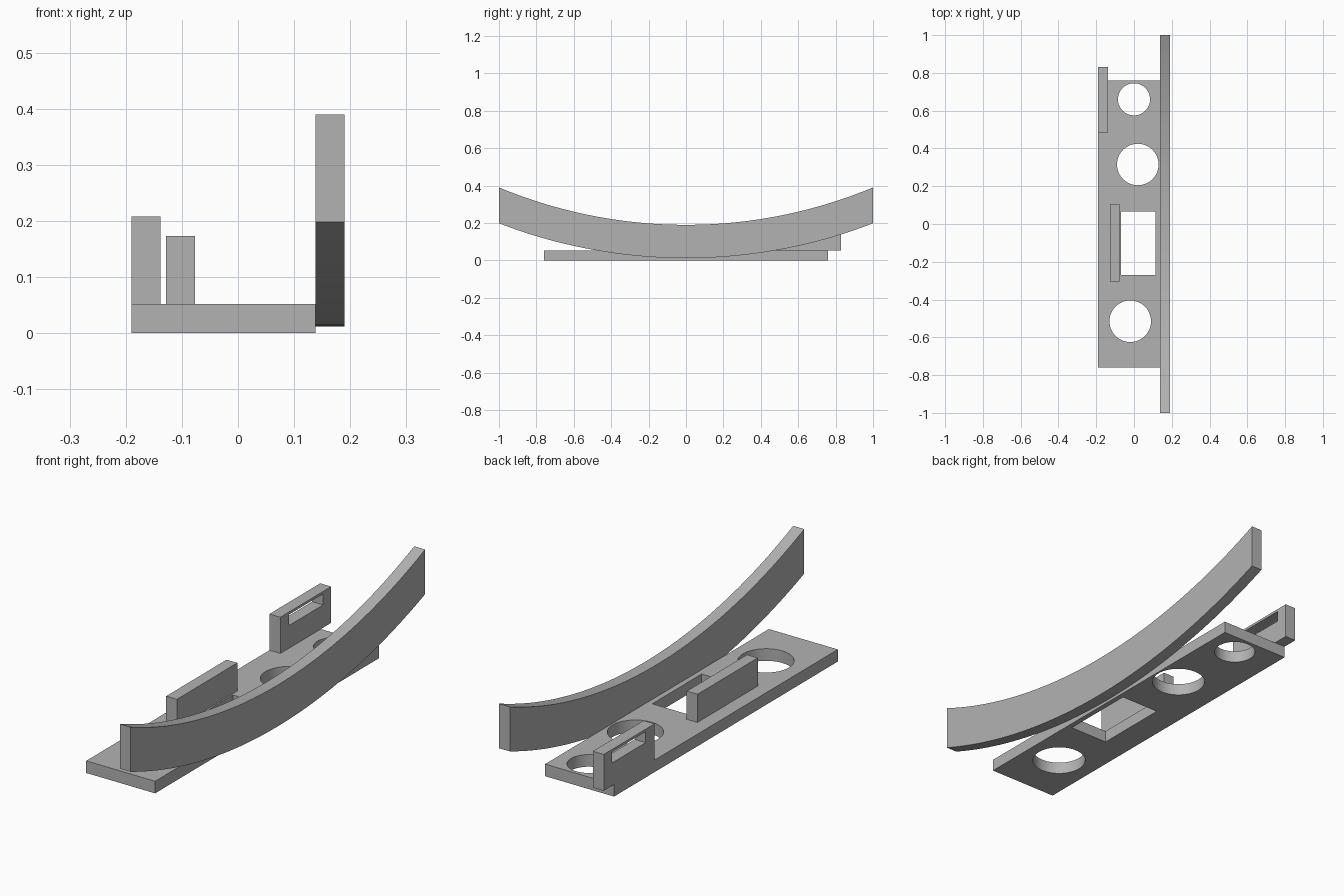
import bpy, bmesh
from math import sin, cos, pi, sqrt, radians
from mathutils import Matrix

cube = bpy.data.objects.get("Cube")
if cube:
    bpy.data.objects.remove(cube, do_unlink=True)

grey = bpy.data.materials.new("plain grey")
grey.use_nodes = True
colour = (0.45, 0.45, 0.45, 1)
grey.diffuse_color = colour
grey.node_tree.nodes["Principled BSDF"].inputs["Base Color"].default_value = colour

# Turns a flat profile so that it lies in the y-z plane, extruded along x
SIDEWAYS = Matrix.Rotation(radians(90), 4, "Z") @ Matrix.Rotation(radians(90), 4, "X")


def rect(a0, a1, b0, b1):
    return [(a0, b0), (a1, b0), (a1, b1), (a0, b1)]


def circle(cx, cy, r, n=48):
    return [(cx + r * cos(2 * pi * i / n), cy + r * sin(2 * pi * i / n)) for i in range(n)]


def extruded(name, loops, low, high, turn=Matrix()):
    """Fill an outline (later loops are holes) and extrude it from low to high."""
    curve = bpy.data.curves.new(name, "CURVE")
    curve.dimensions = "2D"
    curve.fill_mode = "BOTH"
    curve.extrude = (high - low) / 2
    for points in loops:
        spline = curve.splines.new("POLY")
        spline.points.add(len(points) - 1)
        for p, (a, b) in zip(spline.points, points):
            p.co = (a, b, 0, 1)
        spline.use_cyclic_u = True
    obj = bpy.data.objects.new(name, curve)
    bpy.context.collection.objects.link(obj)
    bpy.ops.object.select_all(action="DESELECT")
    obj.select_set(True)
    bpy.context.view_layer.objects.active = obj
    bpy.ops.object.convert(target="MESH")
    obj = bpy.context.view_layer.objects.active
    mesh = obj.data
    mesh.transform(turn @ Matrix.Translation((0, 0, (low + high) / 2)))
    bm = bmesh.new()
    bm.from_mesh(mesh)
    bmesh.ops.remove_doubles(bm, verts=bm.verts, dist=0.0001)
    bmesh.ops.recalc_face_normals(bm, faces=bm.faces)
    bm.to_mesh(mesh)
    bm.free()
    mesh.materials.clear()
    mesh.materials.append(grey)
    bpy.ops.object.shade_smooth_by_angle(angle=radians(30))
    return obj


# Base plate with three round holes and a rectangular window
extruded("base_plate", [
    rect(-0.19, 0.138, -0.76, 0.76),
    circle(0, 0.66, 0.085),
    circle(0.02, 0.315, 0.11),
    rect(-0.07, 0.115, -0.27, 0.065),
    circle(-0.02, -0.515, 0.11),
], 0, 0.052)

# Slotted tab overhanging the back end of the plate
extruded("slotted_tab", [
    rect(0.485, 0.83, 0.052, 0.208),
    rect(0.545, 0.775, 0.15, 0.197),
], -0.19, -0.138, SIDEWAYS)

# Plain upright fin beside the window
extruded("upright_fin", [rect(-0.305, 0.105, 0.052, 0.173)], -0.128, -0.077, SIDEWAYS)


# Curved rail between two concentric arcs, cut off vertically at both ends
def arc(radius, n=48, centre=2.79):
    ys = [-1 + 2 * i / n for i in range(n + 1)]
    return [(y, centre - sqrt(radius ** 2 - y ** 2)) for y in ys]


extruded("curved_rail", [arc(2.778) + arc(2.6)[::-1]], 0.138, 0.19, SIDEWAYS)
